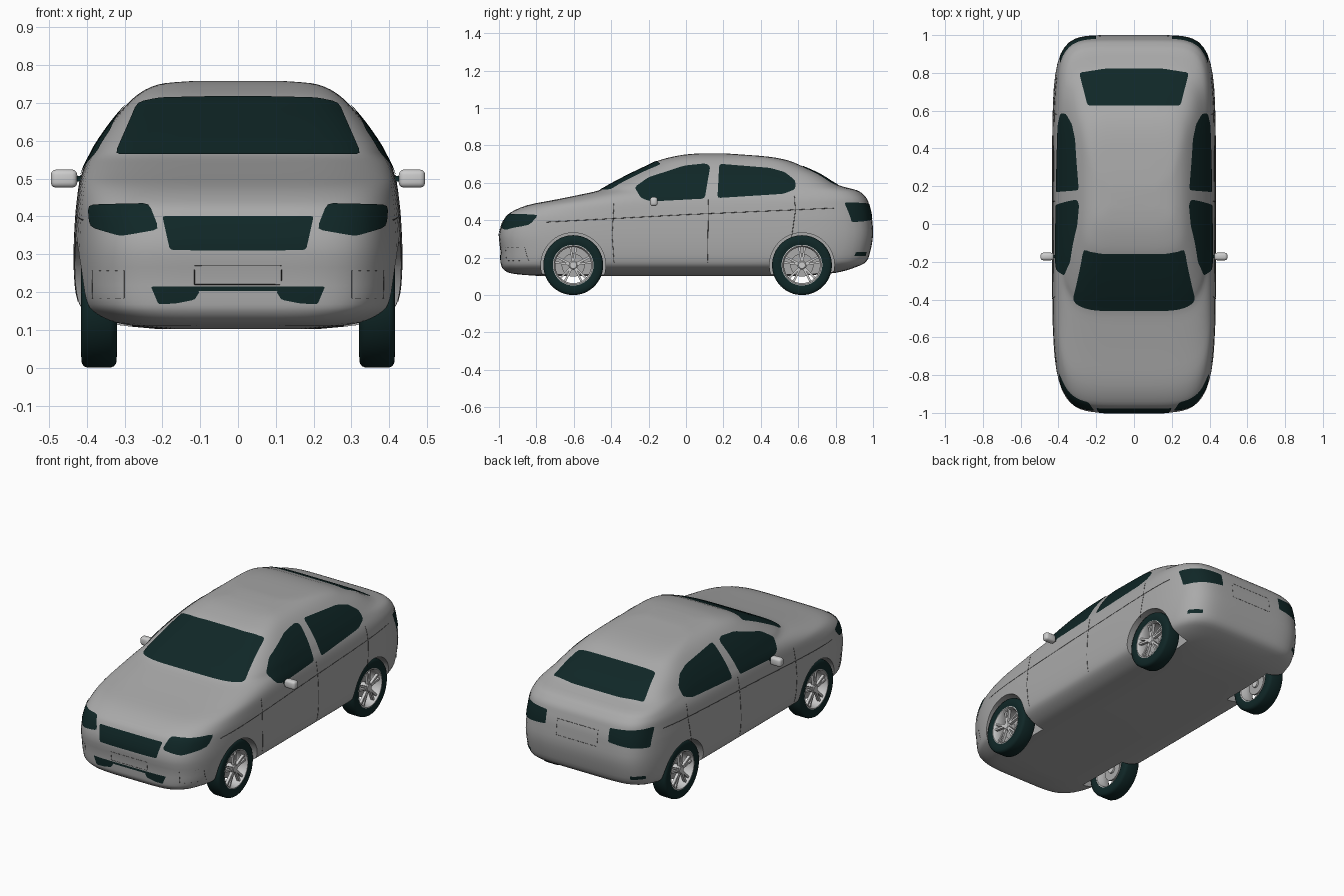
import bpy, bmesh, math
from mathutils import Vector, Matrix
from mathutils.bvhtree import BVHTree

if "Cube" in bpy.data.objects:
    bpy.data.objects.remove(bpy.data.objects["Cube"])


def material(name, r, g, b):
    m = bpy.data.materials.new(name)
    m.use_nodes = True
    m.diffuse_color = (r, g, b, 1)
    m.node_tree.nodes["Principled BSDF"].inputs["Base Color"].default_value = (r, g, b, 1)
    return m


PAINT = material("grey paint", .40, .40, .40)
DARK = material("dark glass and rubber", .005, .02, .02)
SILVER = material("light silver", .6, .6, .6)
SEAM = material("seam grey", .06, .06, .06)


def add_object(name, bm, mat, angle=40):
    mesh = bpy.data.meshes.new(name)
    bm.to_mesh(mesh)
    bm.free()
    mesh.materials.append(mat)
    ob = bpy.data.objects.new(name, mesh)
    bpy.context.collection.objects.link(ob)
    smooth(ob, angle)
    return ob


def smooth(ob, angle):
    bpy.ops.object.select_all(action='DESELECT')
    ob.select_set(True)
    bpy.context.view_layer.objects.active = ob
    bpy.ops.object.shade_smooth_by_angle(angle=math.radians(angle))


def skin(bm, rings):
    """Join rings of vertices with quads."""
    for a, b in zip(rings, rings[1:]):
        for i in range(len(a)):
            j = (i + 1) % len(a)
            bm.faces.new((a[i], a[j], b[j], b[i]))


def spline(rows, steps):
    """Catmull-Rom interpolation of table rows."""
    rows = [Vector(r) for r in rows]
    out = []
    for i in range(len(rows) - 1):
        p0, p1, p2 = rows[max(i - 1, 0)], rows[i], rows[i + 1]
        p3 = rows[min(i + 2, len(rows) - 1)]
        for k in range(steps):
            t = k / steps
            out.append(p1 + (p2 - p0) * (t / 2) + (p0 * 2 - p1 * 5 + p2 * 4 - p3) * (t * t / 2)
                       + (p1 * 3 - p0 - p2 * 3 + p3) * (t ** 3 / 2))
    return out + [rows[-1]]


# Body: stacked rounded outlines (height, front, rear, half width)
LEVELS = [(.103, -.80, .60, .22), (.112, -.91, .74, .31), (.125, -.96, .83, .36),
          (.15, -.985, .91, .405), (.18, -.99, .965, .424), (.24, -.992, .987, .432),
          (.32, -1, 1, .433), (.40, -.975, .995, .429), (.44, -.94, .99, .425),
          (.48, -.85, .98, .42), (.51, -.70, .97, .414), (.535, -.575, .95, .405),
          (.56, -.465, .915, .392), (.59, -.41, .81, .376), (.645, -.305, .72, .338),
          (.69, -.21, .62, .30), (.72, -.145, .545, .268), (.74, -.07, .44, .235),
          (.752, 0, .29, .195), (.758, .08, .2, .12)]
COUNT = 128
bm = bmesh.new()
rings = []
for z, front, rear, half in spline(LEVELS, 3):
    ring = []
    for i in range(COUNT):
        c, s = math.cos(math.tau * i / COUNT), math.sin(math.tau * i / COUNT)
        n = 6.5 if s > 0 else 5.4
        r = (abs(c) ** n + abs(s) ** n) ** (-1 / n)
        ring.append(bm.verts.new((half * r * c, (front + rear) / 2 + (rear - front) / 2 * r * s, z)))
    rings.append(ring)
skin(bm, rings)
bm.faces.new(rings[0][::-1])
bm.faces.new(rings[-1])
bmesh.ops.recalc_face_normals(bm, faces=bm.faces)
SURFACE = BVHTree.FromBMesh(bm)
body = add_object("body", bm, PAINT)

# Wheel wells
AXLES = {"front": -.603, "rear": .62}
HUB = .16
for y in AXLES.values():
    for side in (-1, 1):
        bm = bmesh.new()
        place = Matrix.Translation((side * .4, y, HUB)) @ Matrix.Rotation(math.pi / 2, 4, 'Y')
        bmesh.ops.create_cone(bm, cap_ends=True, segments=64, radius1=.173, radius2=.173,
                              depth=.24, matrix=place)
        cutter = add_object("well_cutter", bm, PAINT)
        cutter.hide_render = True
        cut = body.modifiers.new("well", 'BOOLEAN')
        cut.object, cut.solver = cutter, 'EXACT'
        bpy.context.view_layer.objects.active = body
        bpy.ops.object.modifier_apply(modifier=cut.name)
        bpy.data.objects.remove(cutter)
smooth(body, 40)

# Projection frames: origin, across axis, up axis, ray direction
X, Y, Z = Vector((1, 0, 0)), Vector((0, 1, 0)), Vector((0, 0, 1))
VIEWS = {"front": (X, Z, Y), "back": (X, Z, -Y), "left": (Y, Z, -X), "right": (Y, Z, X),
         "top": (X, Y, -Z)}


def project(u, v, view, lift):
    across, up, ray = VIEWS[view]
    hit, normal, _, _ = SURFACE.ray_cast(across * u + up * v - ray * 3, ray)
    if hit is None:
        hit, normal, _, _ = SURFACE.find_nearest(across * u + up * v - ray * .5)
    return hit + normal * lift


def rounded(points, radius):
    pts, out = [Vector(p) for p in points], []
    for i, p in enumerate(pts):
        a, b = pts[i - 1] - p, pts[(i + 1) % len(pts)] - p
        a, b = (p + d * min(radius / d.length, .4) for d in (a, b))
        out += [a, (a + b) / 4 + p / 2, b]
    return out


def mirrored(points):
    return points + [(-u, v) for u, v in reversed(points)]


def panel(name, points, view, mat=DARK, radius=.015):
    """Thin painted panel draped over the body."""
    bm = bmesh.new()
    pts = rounded(points, radius)
    bm.faces.new([bm.verts.new((p.x, p.y, 0)) for p in pts])
    for axis in (0, 1):
        low, high = min(p[axis] for p in pts), max(p[axis] for p in pts)
        normal = (1 - axis, axis, 0)
        for k in range(1, int((high - low) / .015) + 1):
            spot = Vector(normal) * (low + k * .015)
            bmesh.ops.bisect_plane(bm, geom=bm.verts[:] + bm.edges[:] + bm.faces[:],
                                   plane_co=spot, plane_no=normal, dist=1e-5)
    for v in bm.verts:
        v.co = project(v.co.x, v.co.y, view, .003)
    bm.normal_update()
    if sum((f.normal.dot(VIEWS[view][2]) for f in bm.faces)) > 0:
        bmesh.ops.reverse_faces(bm, faces=bm.faces)
    add_object(name, bm, mat)


def seam(name, points, view, closed=False, radius=.0015):
    """Fine panel gap following the body."""
    pts = [Vector(p) for p in points]
    if closed:
        pts.append(pts[0])
    path = []
    for a, b in zip(pts, pts[1:]):
        n = max(2, int((b - a).length / .02))
        path += [a.lerp(b, k / n) for k in range(n)]
    path.append(pts[-1])
    curve = bpy.data.curves.new(name, 'CURVE')
    curve.dimensions, curve.bevel_depth, curve.bevel_resolution = '3D', radius, 0
    line = curve.splines.new('POLY')
    line.points.add(len(path) - 1)
    for point, p in zip(line.points, path):
        point.co = (*project(p.x, p.y, view, 0), 1)
    curve.materials.append(SEAM)
    bpy.context.collection.objects.link(bpy.data.objects.new(name, curve))


# Front and rear glass, grille and intake
panel("windshield", mirrored([(.325, .562), (.265, .70), (.21, .712), (.1, .715)]), "front")
panel("rear_window", mirrored([(.245, .625), (.29, .80), (.15, .822)]), "top")
panel("grille", mirrored([(.2, .40), (.18, .312), (.1, .31)]), "front", radius=.008)
panel("lower_intake", mirrored([(.23, .215), (.21, .168), (.165, .17), (.115, .18), (.1, .203),
                                (.16, .203)][::-1]), "front", radius=.006)


def box(u, v, w, h):
    return [(u - w, v - h), (u + w, v - h), (u + w, v + h), (u - w, v + h)]


seam("front_plate_outline", box(0, .245, .115, .025), "front", True, .0008)
seam("rear_plate_outline", box(0, .41, .13, .045), "back", True, .0008)

# Lamps, side windows and door gaps
for side, view in ((1, "left"), (-1, "right")):
    def flip(points):
        return [(side * u, v) for u, v in points]
    panel(view + "_headlight", flip([(.395, .43), (.235, .433), (.208, .365), (.31, .347),
                                     (.39, .372)]), "front")
    panel(view + "_taillight", flip([(.2, .41), (.2, .485), (.39, .495), (.39, .39)]),
          "back", radius=.006)
    panel(view + "_rear_reflector", flip(box(.345, .22, .03, .01)), "back", radius=.003)
    seam(view + "_fog_lamp_outline", flip(box(.343, .22, .042, .036)), "front", True, .0008)
    panel(view + "_front_window", [(-.275, .575), (-.2, .628), (-.01, .69), (.1, .702), (.13, .69),
                                   (.1, .515), (-.185, .50), (-.24, .517)], view)
    panel(view + "_rear_side_window", [(.178, .70), (.45, .678), (.53, .655), (.585, .61),
                                       (.585, .565), (.52, .54), (.168, .518)], view)
    seam(view + "_waist_line", [(-.745, .39), (0, .43), (.79, .465)], view)
    seam(view + "_front_door_gap", [(-.385, .49), (-.395, .32), (-.385, .175)], view)
    seam(view + "_middle_door_gap", [(.12, .51), (.115, .175)], view)
    seam(view + "_rear_door_gap", [(.58, .53), (.585, .45), (.565, .31)], view)

    # Door mirrors
    for part, x, size, mat in (("mirror", .46, (.07, .04, .048), SILVER),
                               ("mirror_arm", .42, (.04, .015, .015), DARK)):
        bm = bmesh.new()
        bmesh.ops.create_cube(bm, size=1, matrix=Matrix.Translation((side * x, -.172, .5))
                              @ Matrix.Diagonal((*size, 1)))
        if part == "mirror":
            bmesh.ops.bevel(bm, geom=bm.edges[:], offset=.014, segments=3, profile=.5,
                            affect='EDGES')
        add_object(view + "_" + part, bm, mat)


def lathe(name, profile, mat, side, y, closed=False, segments=64):
    """Turn an (across, radius) profile about the axle."""
    bm = bmesh.new()
    rings = []
    for x, r in profile:
        angles = [math.tau * i / segments for i in range(segments)]
        rings.append([bm.verts.new((side * x, y + r * math.cos(a), HUB + r * math.sin(a)))
                      for a in angles])
    skin(bm, rings + rings[:1] if closed else rings)
    if not closed:
        bm.faces.new(rings[0])
        bm.faces.new(rings[-1])
    bmesh.ops.recalc_face_normals(bm, faces=bm.faces)
    add_object(name, bm, mat)


# Wheels
TYRE = [(.325, .11), (.32, .125), (.322, .148), (.328, .156), (.338, .16), (.398, .16),
        (.408, .156), (.413, .148), (.415, .125), (.410, .107)]
RIM = [(.326, .111), (.328, .104), (.36, .096), (.40, .096), (.412, .104), (.411, .109), (.37, .105)]
for end, y in AXLES.items():
    for side, label in ((1, "left"), (-1, "right")):
        name = f"{end}_{label}_"
        lathe(name + "tyre", TYRE, DARK, side, y, True)
        lathe(name + "rim", RIM, SILVER, side, y, True)
        lathe(name + "hub", [(.34, .022), (.40, .025), (.406, .018)], SILVER, side, y, segments=24)
        lathe(name + "brake_disc", [(.35, .062), (.36, .062)], PAINT, side, y, segments=32)
        bm = bmesh.new()
        for k in range(5):
            for lean in (-.15, .15):
                turn = Matrix.Rotation(math.tau * k / 5 + lean, 4, 'X')
                bmesh.ops.create_cube(bm, size=1, matrix=Matrix.Translation((side * .395, y, HUB))
                                      @ turn @ Matrix.Translation((0, 0, .057))
                                      @ Matrix.Diagonal((.016, .011, .084, 1)))
        add_object(name + "spokes", bm, SILVER, 30)
